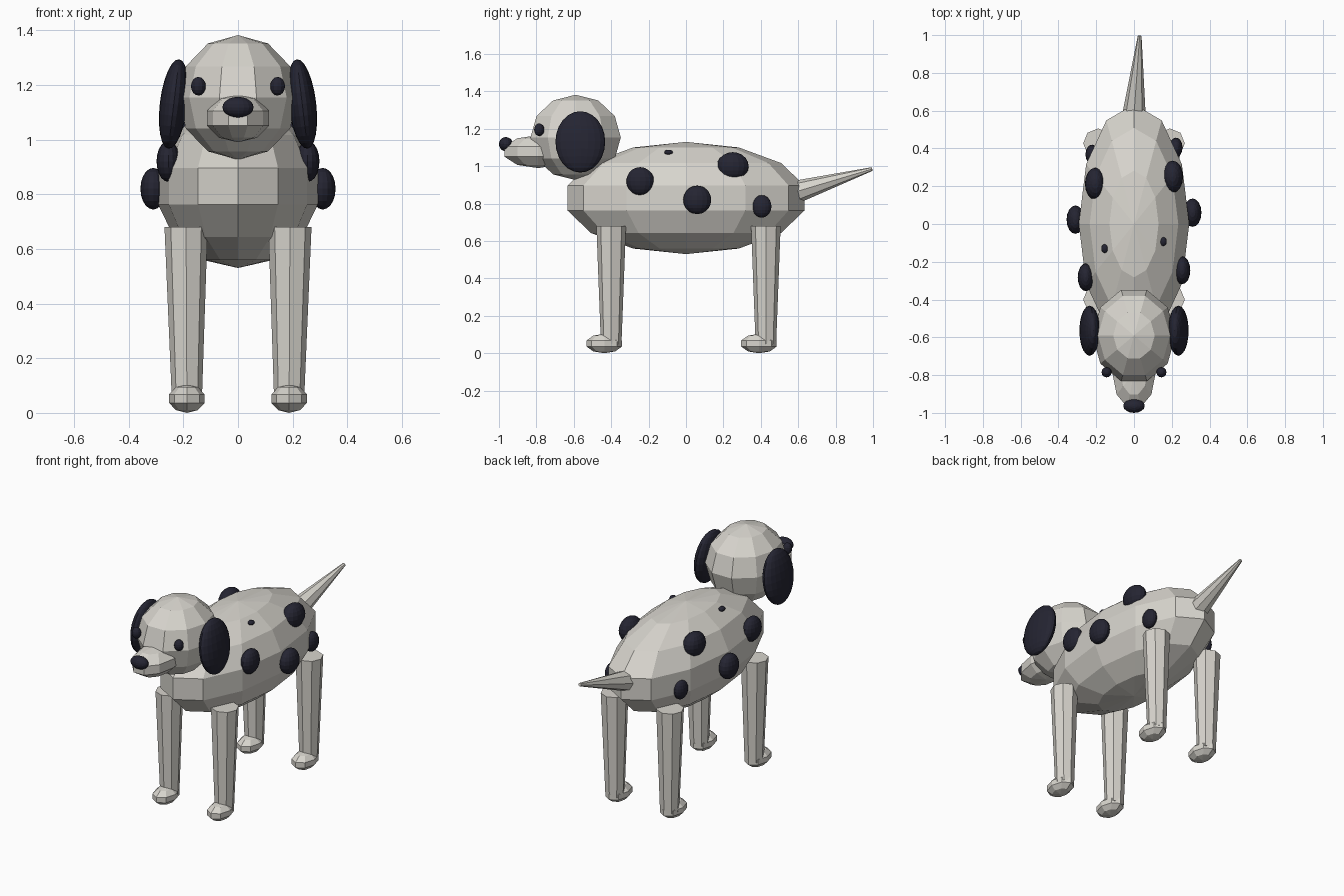
import bpy
import bmesh
from math import radians
from mathutils import Matrix, Vector

cube = bpy.data.objects.get("Cube")
if cube:
    bpy.data.objects.remove(cube)


def material(name, rgb):
    mat = bpy.data.materials.new(name)
    mat.use_nodes = True
    mat.diffuse_color = (*rgb, 1)
    mat.node_tree.nodes["Principled BSDF"].inputs["Base Color"].default_value = (*rgb, 1)
    return mat


COAT = material("pale coat", (0.68, 0.66, 0.61))
DARK = material("dark marking", (0.018, 0.018, 0.032))


def finish(name, bm, mat):
    mesh = bpy.data.meshes.new(name)
    bm.to_mesh(mesh)
    bm.free()
    mesh.materials.append(mat)
    obj = bpy.data.objects.new(name, mesh)
    bpy.context.collection.objects.link(obj)
    return obj


def ellipsoid(name, centre, radii, mat, segments=16, rings=10, tilt=0):
    """Flat-shaded sphere with a vertex column on the front axis."""
    bm = bmesh.new()
    bmesh.ops.create_uvsphere(bm, u_segments=segments, v_segments=rings, radius=1)
    place = (Matrix.Translation(centre) @ Matrix.Rotation(tilt, 4, "Y")
             @ Matrix.Diagonal((*radii, 1)) @ Matrix.Rotation(radians(90), 4, "Z"))
    bm.transform(place)
    return finish(name, bm, mat)


def taper(name, start, end, r_start, r_end, mat, sides=8):
    """Tapered cylinder between two points."""
    a, b = Vector(start), Vector(end)
    bm = bmesh.new()
    bmesh.ops.create_cone(bm, cap_ends=True, segments=sides,
                          radius1=r_start, radius2=r_end, depth=(b - a).length)
    turn = (b - a).to_track_quat("Z", "Y").to_matrix().to_4x4()
    bm.transform(Matrix.Translation((a + b) / 2) @ turn)
    return finish(name, bm, mat)


# Torso, head and muzzle
ellipsoid("body", (0, 0, 0.83), (0.3, 0.65, 0.3), COAT, 12, 7)
ellipsoid("head", (0, -0.59, 1.154), (0.22, 0.254, 0.228), COAT, 10, 6)
ellipsoid("muzzle", (0, -0.79, 1.078), (0.12, 0.2, 0.088), COAT, 10, 5)
ellipsoid("nose", (0, -0.963, 1.118), (0.057, 0.037, 0.038), DARK)

# Tail, swung slightly to one side
taper("tail", (0, 0.58, 0.86), (0.03, 0.995, 0.985), 0.062, 0.01, COAT)

# Spots on each flank: centre, then radii
SPOTS = [
    ((0.255, -0.245, 0.92), (0.043, 0.074, 0.075)),
    ((0.31, 0.06, 0.82), (0.047, 0.075, 0.076)),
    ((0.205, 0.25, 1.0), (0.055, 0.085, 0.075)),
    ((0.222, 0.405, 0.785), (0.035, 0.052, 0.06)),
    ((0.155, -0.093, 1.074), (0.018, 0.023, 0.014)),
]

for side, s in (("left", 1), ("right", -1)):
    # Ears and eyes
    ellipsoid(f"{side}_ear", (s * 0.235, -0.565, 1.13), (0.051, 0.133, 0.165), DARK,
              20, 12, tilt=-s * 0.12)
    ellipsoid(f"{side}_eye", (s * 0.145, -0.785, 1.195), (0.027, 0.027, 0.034), DARK, 12, 8)

    # Legs and paws
    for end, y in (("front", -0.4), ("hind", 0.427)):
        taper(f"{side}_{end}_leg", (s * 0.187, y, 0.05), (s * 0.19, y, 0.68),
              0.055, 0.079, COAT)
        ellipsoid(f"{side}_{end}_paw", (s * 0.187, y - 0.037, 0.052),
                  (0.068, 0.1, 0.052), COAT, 8, 5)

    # Coat spots, a little further forward on the right flank
    shift = 0 if s > 0 else -0.037
    for i, ((x, y, z), radii) in enumerate(SPOTS):
        ellipsoid(f"{side}_spot_{i + 1}", (s * x, y + shift, z), radii, DARK)
